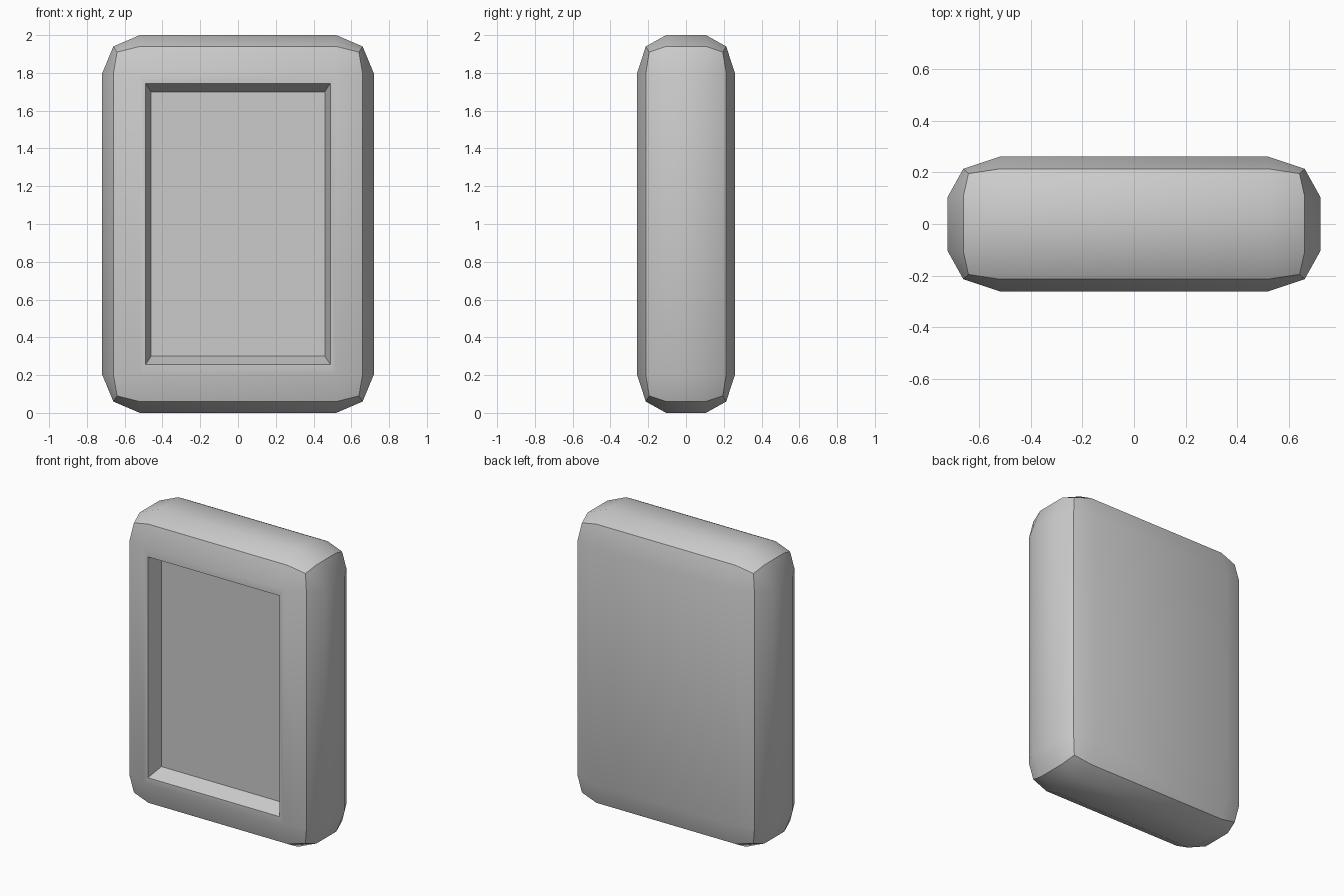
import bpy, bmesh, math
from mathutils import Vector

if "Cube" in bpy.data.objects:
    bpy.data.objects.remove(bpy.data.objects["Cube"])

# Half sizes per axis, indexed by how many coordinates are at the outer limit
INNER = (0.52, 0.105, 0.795)
OUTER = {1: (0.72, 0.26, 1.0), 2: (0.66, 0.213, 0.94), 3: (0.64, 0.195, 0.91)}

# Rounded slab: a 3x3x3 box grid, each vertex moved to its face, edge or corner position
bm = bmesh.new()
bmesh.ops.create_cube(bm, size=2)
bmesh.ops.subdivide_edges(bm, edges=bm.edges[:], cuts=2, use_grid_fill=True)
for v in bm.verts:
    outer = [abs(c) > 0.9 for c in v.co]
    n = sum(outer)
    v.co = Vector([math.copysign(OUTER[n][i] if outer[i] else INNER[i], v.co[i])
                   for i in range(3)])
    v.co.z += 1.0

# Recessed panel in the middle of the front: flat rim, then sloped walls to the floor
bm.normal_update()
front = min(bm.faces, key=lambda f: f.calc_center_median().y + 0.01 * abs(f.calc_center_median().x)
            + 0.01 * abs(f.calc_center_median().z - 1))
for hx, hz, y in ((0.49, 0.745, -0.26), (0.46, 0.70, -0.16)):
    bmesh.ops.inset_region(bm, faces=[front], thickness=0.02)
    for v in front.verts:
        v.co = Vector((math.copysign(hx, v.co.x), y, 1 + math.copysign(hz, v.co.z - 1)))
bmesh.ops.recalc_face_normals(bm, faces=bm.faces[:])

mesh = bpy.data.meshes.new("framed_slab")
bm.to_mesh(mesh)
bm.free()
slab = bpy.data.objects.new("framed_slab", mesh)
bpy.context.collection.objects.link(slab)

# Smooth shading with sharp outer edges
bpy.context.view_layer.objects.active = slab
slab.select_set(True)
bpy.ops.object.shade_smooth_by_angle(angle=math.radians(35))
